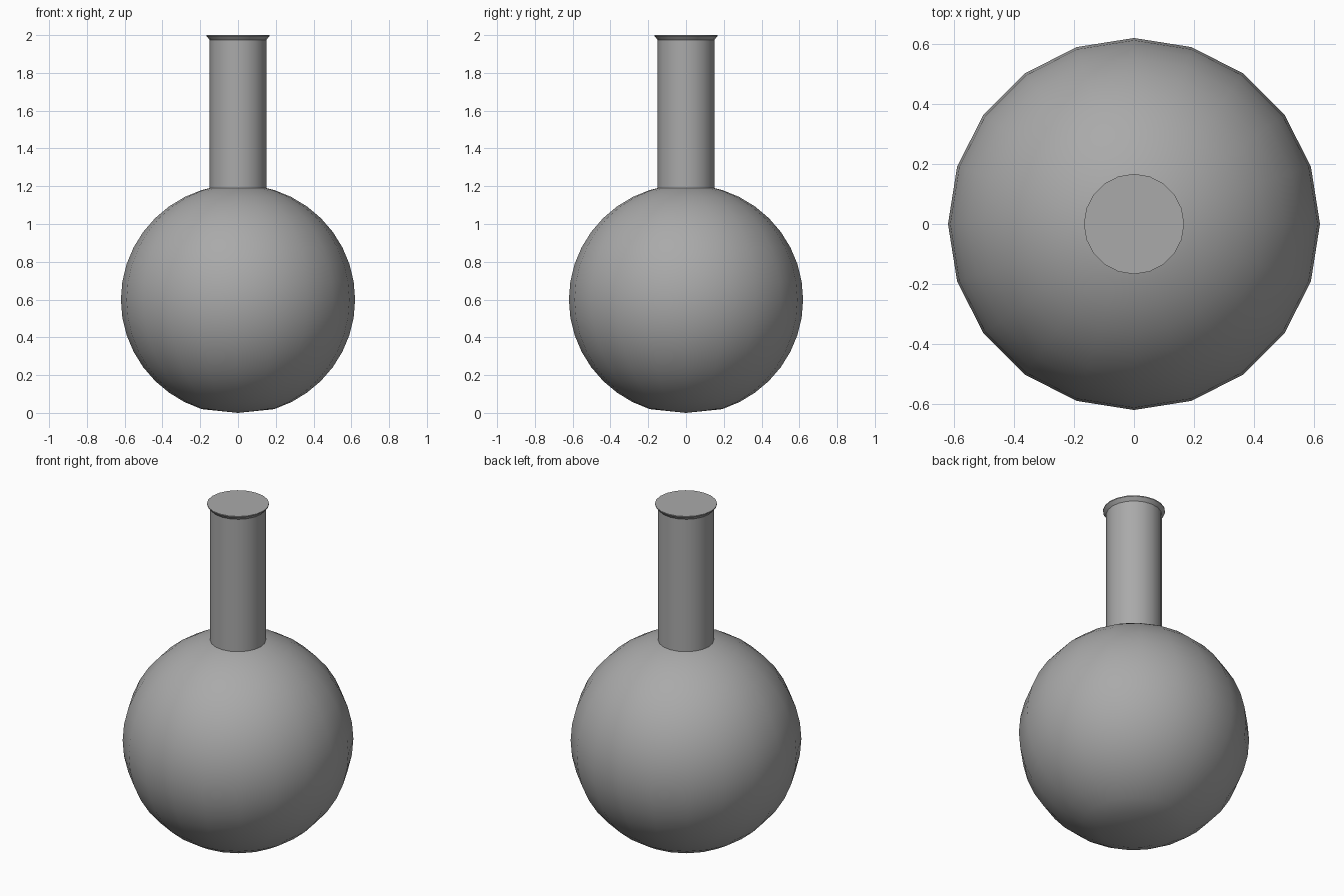
import bpy
import bmesh
import math

cube = bpy.data.objects.get("Cube")
if cube:
    bpy.data.objects.remove(cube, do_unlink=True)

SIDES = 20

grey = bpy.data.materials.new("plain grey")
grey.use_nodes = True
colour = (0.4, 0.4, 0.4, 1)
grey.diffuse_color = colour
grey.node_tree.nodes["Principled BSDF"].inputs["Base Color"].default_value = colour


def lathe(name, profile):
    """Turn (radius, height) points around z; zero radius makes a pole."""
    bm = bmesh.new()
    rings = []
    for r, z in profile:
        if r == 0:
            rings.append([bm.verts.new((0, 0, z))] * SIDES)
        else:
            rings.append([bm.verts.new((r * math.cos(math.tau * i / SIDES),
                                        r * math.sin(math.tau * i / SIDES), z))
                          for i in range(SIDES)])
    for low, high in zip(rings, rings[1:]):
        for i in range(SIDES):
            j = (i + 1) % SIDES
            corners = dict.fromkeys((low[i], low[j], high[j], high[i]))
            bm.faces.new(list(corners))
    if profile[-1][0] > 0:
        bm.faces.new(rings[-1])
    bm.normal_update()
    mesh = bpy.data.meshes.new(name)
    bm.to_mesh(mesh)
    bm.free()
    mesh.materials.append(grey)
    obj = bpy.data.objects.new(name, mesh)
    bpy.context.collection.objects.link(obj)
    bpy.ops.object.select_all(action="DESELECT")
    obj.select_set(True)
    bpy.context.view_layer.objects.active = obj
    bpy.ops.object.shade_smooth_by_angle(angle=math.radians(35))


# Round body, slightly flattened underneath, with the neck and flared rim on top
body = [(0, 0)]
for step in range(-8, 9):
    a = math.radians(9 * step)
    body.append((0.62 * math.cos(a), 0.6 + 0.61 * math.sin(a)))
neck = [(0.15, 1.19), (0.15, 1.975), (0.167, 1.995), (0.167, 2)]
lathe("flask", body + neck)
